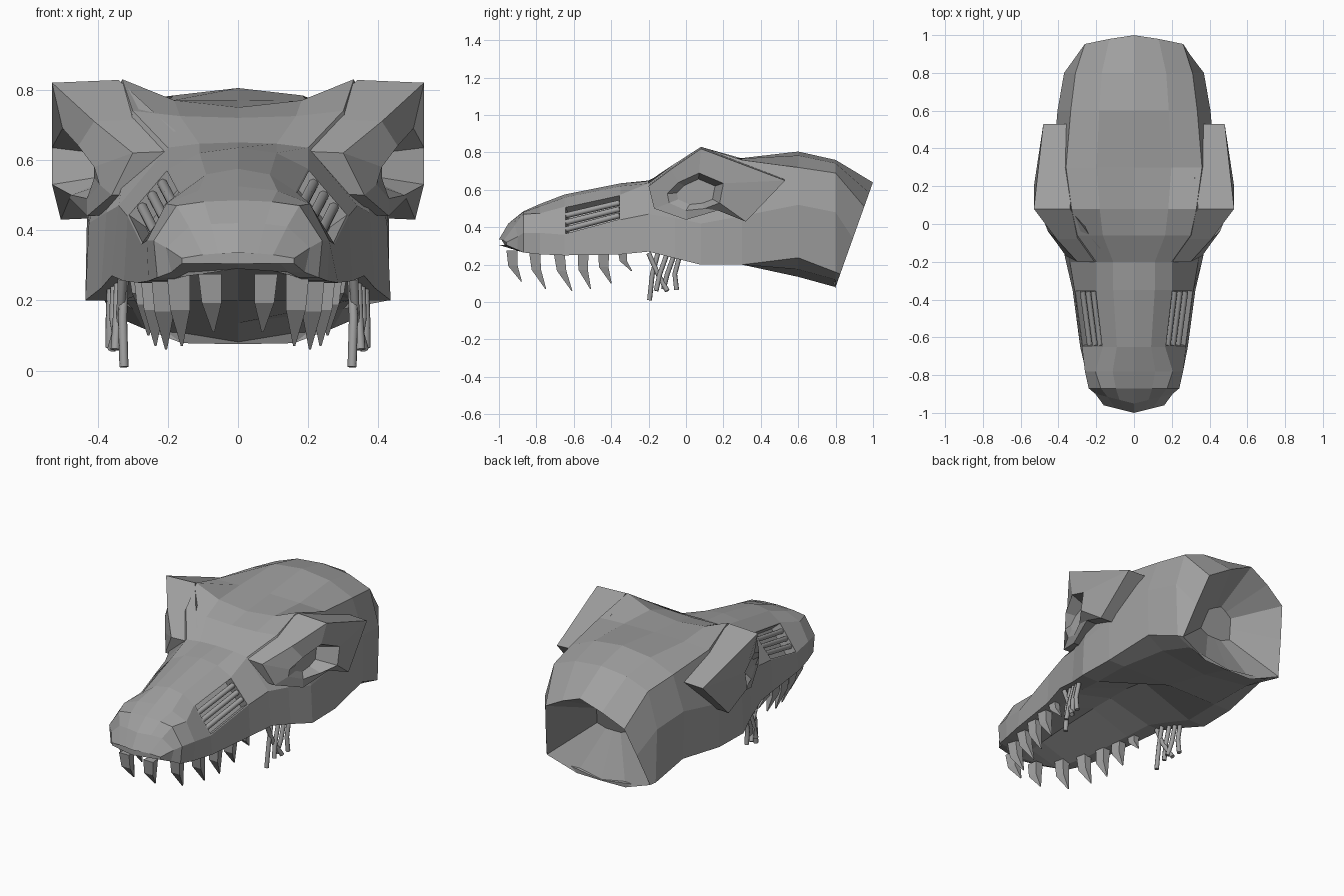
import bpy
import bmesh
from mathutils import Vector

cube = bpy.data.objects.get("Cube")
if cube:
    bpy.data.objects.remove(cube)

bone = bpy.data.materials.new("grey_bone")
bone.use_nodes = True
bone.diffuse_color = (0.35, 0.35, 0.35, 1)
bone.node_tree.nodes["Principled BSDF"].inputs["Base Color"].default_value = bone.diffuse_color


def finish(name, bm):
    bmesh.ops.recalc_face_normals(bm, faces=bm.faces[:])
    mesh = bpy.data.meshes.new(name)
    bm.to_mesh(mesh)
    bm.free()
    mesh.materials.append(bone)
    obj = bpy.data.objects.new(name, mesh)
    bpy.context.collection.objects.link(obj)
    return obj


def loft(bm, rings):
    """Bridge closed loops of points; returns the faces of every span."""
    loops = [[bm.verts.new(p) for p in ring] for ring in rings]
    spans = []
    for a, b in zip(loops, loops[1:]):
        n = len(a)
        spans.append([bm.faces.new((a[i], a[(i + 1) % n], b[(i + 1) % n], b[i])) for i in range(n)])
    bm.faces.new(loops[0])
    bm.faces.new(loops[-1])
    return spans


def mirrored(half):
    """Close a half section that starts and ends on the centre plane."""
    return half + [Vector((-p.x, p.y, p.z)) for p in reversed(half[1:-1])]


# Skull sections: y, crown z, shoulder xz, cheek xz, lip xz, palate z
sections = [
    (-1.0, .335, .1, .33, .16, .32, .16, .305, .305),
    (-.95, .42, .14, .41, .205, .35, .19, .28, .29),
    (-.87, .485, .175, .47, .24, .37, .23, .265, .31),
    (-.78, .525, .205, .475, .26, .37, .255, .255, .32),
    (-.65, .575, .165, .51, .275, .36, .285, .25, .33),
    (-.35, .635, .2, .575, .315, .44, .325, .255, .34),
    (-.2, .65, .2, .635, .34, .47, .36, .27, .34),
    (-.06, .72, .3, .74, .375, .45, .39, .235, .34),
    (.08, .75, .33, .83, .425, .42, .435, .2, .32),
    (.3, .77, .36, .76, .43, .46, .43, .2, .2),
    (.6, .805, .335, .72, .405, .52, .4, .237, .135),
    (.8, .76, .31, .69, .37, .48, .36, .16, .08),
]
rings = []
for y, top, ax, az, bx, bz, lx, lz, pz in sections:
    inner = min(lz, pz + .04) if y > .2 else lz
    half = [Vector(p) for p in (
        (0, y, top), (ax * .55, y, top * .75 + az * .25), (ax, y, az), (bx, y, bz),
        (lx, y, lz), (lx * .75, y, inner), (0, y, pz))]
    if y < -.9:
        # The muzzle tip bows back towards its corners
        for p in half:
            p.y += .25 * p.x
    rings.append(mirrored(half))

# Slanted rear rim and the hollow behind it
rim = [(0, .64), (.13, .585), (.26, .51), (.3, .34), (.34, .15), (.16, .078), (0, .075)]
rings.append(mirrored([Vector((x, .771 + .357 * z, z)) for x, z in rim]))
hollow_centre = Vector((0, .92, .44))
rings.append([hollow_centre + (p - hollow_centre) * .3 - Vector((0, .2, 0)) for p in rings[-1]])

bm = bmesh.new()
spans = loft(bm, rings)
bmesh.ops.recalc_face_normals(bm, faces=bm.faces[:])
# Sunken openings on both sides of the snout
openings = [spans[4][2], spans[4][-3]]
bmesh.ops.inset_individual(bm, faces=openings, thickness=.008, depth=0)
bmesh.ops.inset_individual(bm, faces=openings, thickness=.004, depth=-.06)
finish("skull", bm)

# Bony ring with brow around each eye, listed as y, z, x
brow_edge = [(-.2, .62, .3), (-.08, .71, .41), (.08, .82, .53), (.53, .65, .48),
             (.32, .43, .505), (.17, .49, .48), (0, .44, .43), (-.17, .5, .36)]
eye_edge = [(-.1, .58, .41), (-.04, .64, .455), (.07, .69, .5), (.2, .635, .53),
            (.18, .53, .53), (.1, .5, .475), (0, .49, .43), (-.09, .53, .395)]
for side, label in ((1, "left"), (-1, "right")):
    outer = [Vector((side * x, y, z)) for y, z, x in brow_edge]
    eye = [Vector((side * x, y, z)) for y, z, x in eye_edge]
    root = [p + Vector((-side * .19, 0, .008)) for p in outer]
    centre = Vector((side * .41, .06, .59))
    socket = [Vector((centre.x, c.y, c.z)) for c in (centre + (p - centre) * .68 for p in eye)]
    bm = bmesh.new()
    loft(bm, [root, outer, eye, socket])
    finish(label + "_brow", bm)


def tube(name, points, radius):
    curve = bpy.data.curves.new(name, "CURVE")
    curve.dimensions = "3D"
    curve.bevel_depth = radius
    curve.bevel_resolution = 2
    curve.use_fill_caps = True
    line = curve.splines.new("POLY")
    line.points.add(len(points) - 1)
    for point, co in zip(line.points, points):
        point.co = (*co, 1)
    curve.materials.append(bone)
    obj = bpy.data.objects.new(name, curve)
    bpy.context.collection.objects.link(obj)


def tooth(name, root, tip, width):
    """Four-sided fang, straight at the root and swept back at the tip."""
    root, tip = Vector(root), Vector(tip)
    bend = root.lerp(tip, .5) + Vector((0, -.02, 0))
    bm = bmesh.new()
    loft(bm, [[c + Vector((dx * w, dy * w, 0)) for dx, dy in ((-1, -.9), (1, -.9), (.7, .9), (-.7, .9))]
              for c, w in ((root, width), (bend, width * .85), (tip, .003))])
    finish(name, bm)


# Teeth: x, y, tip y, tip z
teeth = [(.08, -.93, -.88, .11), (.17, -.81, -.75, .07), (.215, -.68, -.61, .06),
         (.245, -.55, -.51, .07), (.265, -.44, -.4, .1), (.285, -.34, -.29, .165)]
# Loose strands at the jaw corner: start x y, middle y, end x y z
strands = [(.325, -.15, -.18, .325, -.195, .01), (.33, -.2, -.15, .36, -.1, .06),
           (.34, -.1, -.14, .35, -.16, .06), (.35, -.06, -.1, .34, -.12, .07),
           (.36, -.03, -.06, .365, -.05, .065)]
for side, label in ((1, "left"), (-1, "right")):
    for i, (x, y, tip_y, tip_z) in enumerate(teeth):
        tooth(f"{label}_tooth_{i + 1}", (side * x, y, .275),
              (side * (x - .01), tip_y, tip_z), .033 if i < 5 else .026)
    for i, (x, y, mid, end_x, end_y, end_z) in enumerate(strands):
        tube(f"{label}_strand_{i + 1}", [(side * x, y, .262), (side * (x + .004), mid, .15),
                                         (side * end_x, end_y, end_z)], .013)
    # Rods lying in the snout opening
    for i in range(3):
        t = .25 + .25 * i
        front = Vector((.165, -.645, .51)).lerp(Vector((.275, -.645, .36)), t)
        back = Vector((.2, -.355, .575)).lerp(Vector((.315, -.355, .44)), t)
        tube(f"{label}_snout_rod_{i + 1}", [(side * (p.x - .014), p.y, p.z - .01) for p in (front, back)], .015)
